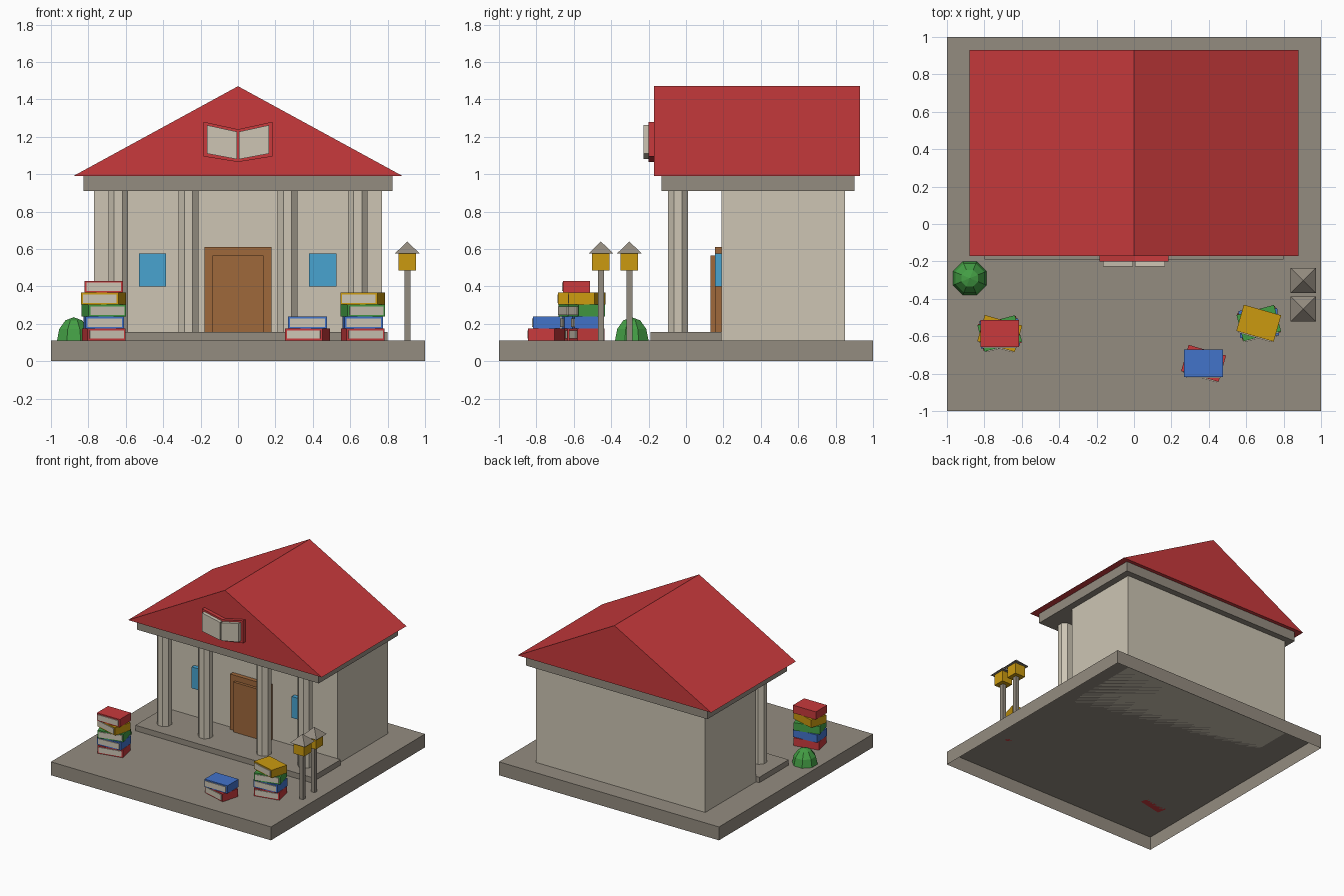
import bpy, bmesh
from math import radians, pi
from mathutils import Matrix, Vector

cube = bpy.data.objects.get("Cube")
if cube:
    bpy.data.objects.remove(cube, do_unlink=True)


def material(name, hex_code):
    rgb = [int(hex_code[i:i + 2], 16) / 255 for i in (0, 2, 4)]
    lin = [c / 12.92 if c <= 0.04045 else ((c + 0.055) / 1.055) ** 2.4 for c in rgb]
    m = bpy.data.materials.new(name)
    m.use_nodes = True
    m.diffuse_color = (*lin, 1)
    m.node_tree.nodes["Principled BSDF"].inputs["Base Color"].default_value = (*lin, 1)
    return m


RED = material("red", "C83A3C")
STONE = material("grey stone", "948C80")
CREAM = material("cream", "CDC5B4")
WOOD = material("brown wood", "9F683B")
GLASS = material("window blue", "48A4D0")
BLUE = material("book blue", "4273CA")
YELLOW = material("yellow", "CB9A10")
GREEN = material("green", "449F45")


def finish(name, bm, mat):
    bmesh.ops.recalc_face_normals(bm, faces=bm.faces)
    mesh = bpy.data.meshes.new(name)
    bm.to_mesh(mesh)
    bm.free()
    mesh.materials.append(mat)
    obj = bpy.data.objects.new(name, mesh)
    bpy.context.collection.objects.link(obj)
    return obj


def box(name, x, y, z, mat, turn=None, open_bottom=False):
    """Box from (low, high) ranges, optionally moved by a matrix."""
    bm = bmesh.new()
    bmesh.ops.create_cube(bm, size=1)
    for v in bm.verts:
        v.co = Vector([lo + (hi - lo) * (c + 0.5) for c, (lo, hi) in zip(v.co, (x, y, z))])
    if open_bottom:
        low = [f for f in bm.faces if f.calc_center_median().z < z[0] + 1e-4]
        bmesh.ops.delete(bm, geom=low, context='FACES_ONLY')
    if turn:
        bm.transform(turn)
    return finish(name, bm, mat)


def prism(name, outline, y, mat):
    """Outline in x and z, extruded along y."""
    bm = bmesh.new()
    face = bm.faces.new([bm.verts.new((px, y[0], pz)) for px, pz in outline])
    ext = bmesh.ops.extrude_face_region(bm, geom=[face])["geom"]
    for v in ext:
        if isinstance(v, bmesh.types.BMVert):
            v.co.y = y[1]
    return finish(name, bm, mat)


def cone(name, x, y, z, r1, r2, sides, mat):
    bm = bmesh.new()
    bmesh.ops.create_cone(bm, cap_ends=True, segments=sides, radius1=r1, radius2=r2,
                          depth=z[1] - z[0])
    bm.transform(Matrix.Translation((x, y, sum(z) / 2)) @ Matrix.Rotation(pi / sides, 4, 'Z'))
    return finish(name, bm, mat)


# Ground slab, porch and building body
G = 0.11
box("ground_slab", (-1, 1), (-1, 1), (0, G), STONE, open_bottom=True)
box("porch_step", (-0.8, 0.8), (-0.19, 0.19), (G, 0.155), STONE)
box("walls", (-0.77, 0.77), (0.19, 0.85), (G, 0.91), CREAM)
box("roof_beam", (-0.825, 0.825), (-0.13, 0.9), (0.91, 0.99), STONE)
prism("roof", [(-0.88, 0.99), (0.88, 0.99), (0, 1.47)], (-0.17, 0.93), RED)

# Columns
for i, x in enumerate((-0.64, -0.265, 0.265, 0.64)):
    cone(f"column_{i + 1}", x, -0.043, (0.155, 0.91), 0.057, 0.057, 8, CREAM)

# Door and windows
box("door_frame", (-0.18, 0.18), (0.155, 0.19), (0.155, 0.61), WOOD)
box("door_panel", (-0.135, 0.135), (0.132, 0.155), (0.155, 0.565), WOOD)
for side, x in (("right", -0.457), ("left", 0.453)):
    box(f"{side}_window", (x - 0.073, x + 0.073), (0.155, 0.2), (0.4, 0.575), GLASS)

# Open book on the gable
for side, s in (("right", -1), ("left", 1)):
    prism(f"{side}_gable_cover", [(0, 1.065), (s * 0.185, 1.095), (s * 0.185, 1.28), (0, 1.24)],
          (-0.2, -0.17), RED)
    prism(f"{side}_gable_page",
          [(s * 0.006, 1.08), (s * 0.166, 1.11), (s * 0.166, 1.262), (s * 0.006, 1.227)],
          (-0.228, -0.2), CREAM)

# Lamp posts
for i, y in enumerate((-0.455, -0.303)):
    x = 0.905
    for part, half, z, mat in (("post", 0.016, (G, 0.485), STONE),
                               ("lantern", 0.047, (0.485, 0.575), YELLOW)):
        box(f"lamp_{part}_{i + 1}", (x - half, x + half), (y - half, y + half), z, mat)
    cone(f"lamp_cap_{i + 1}", x, y, (0.575, 0.64), 0.067 * 2 ** 0.5, 0, 4, STONE)

# Bush: upper half of a faceted ball
bm = bmesh.new()
bmesh.ops.create_uvsphere(bm, u_segments=8, v_segments=6, radius=1)
bmesh.ops.delete(bm, geom=[v for v in bm.verts if v.co.z < -0.01], context='VERTS')
bm.transform(Matrix.Translation((-0.878, -0.29, G)) @ Matrix.Rotation(pi / 8, 4, 'Z')
             @ Matrix.Diagonal((0.097, 0.097, 0.125, 1)))
finish("bush", bm, GREEN)

# Book stacks: colour and turn of each book, from the bottom up
H = 0.064
STACKS = {
    "right": (-0.718, -0.585, [(RED, 12), (BLUE, 4), (GREEN, 15), (YELLOW, -16), (RED, 0)]),
    "left": (0.667, -0.53, [(RED, 12), (BLUE, 4), (GREEN, 15), (YELLOW, -16)]),
    "front": (0.372, -0.745, [(RED, -16), (BLUE, 0)]),
}
for side, (x, y, books) in STACKS.items():
    for i, (mat, angle) in enumerate(books):
        turn = Matrix.Translation((x, y, G + i * H)) @ Matrix.Rotation(radians(angle), 4, 'Z')
        box(f"{side}_book_{i + 1}", (-0.104, 0.104), (-0.073, 0.073), (0, H), mat, turn)
        box(f"{side}_book_pages_{i + 1}", (-0.093, 0.093), (-0.079, -0.073),
            (0.01, H - 0.01), CREAM, turn)
